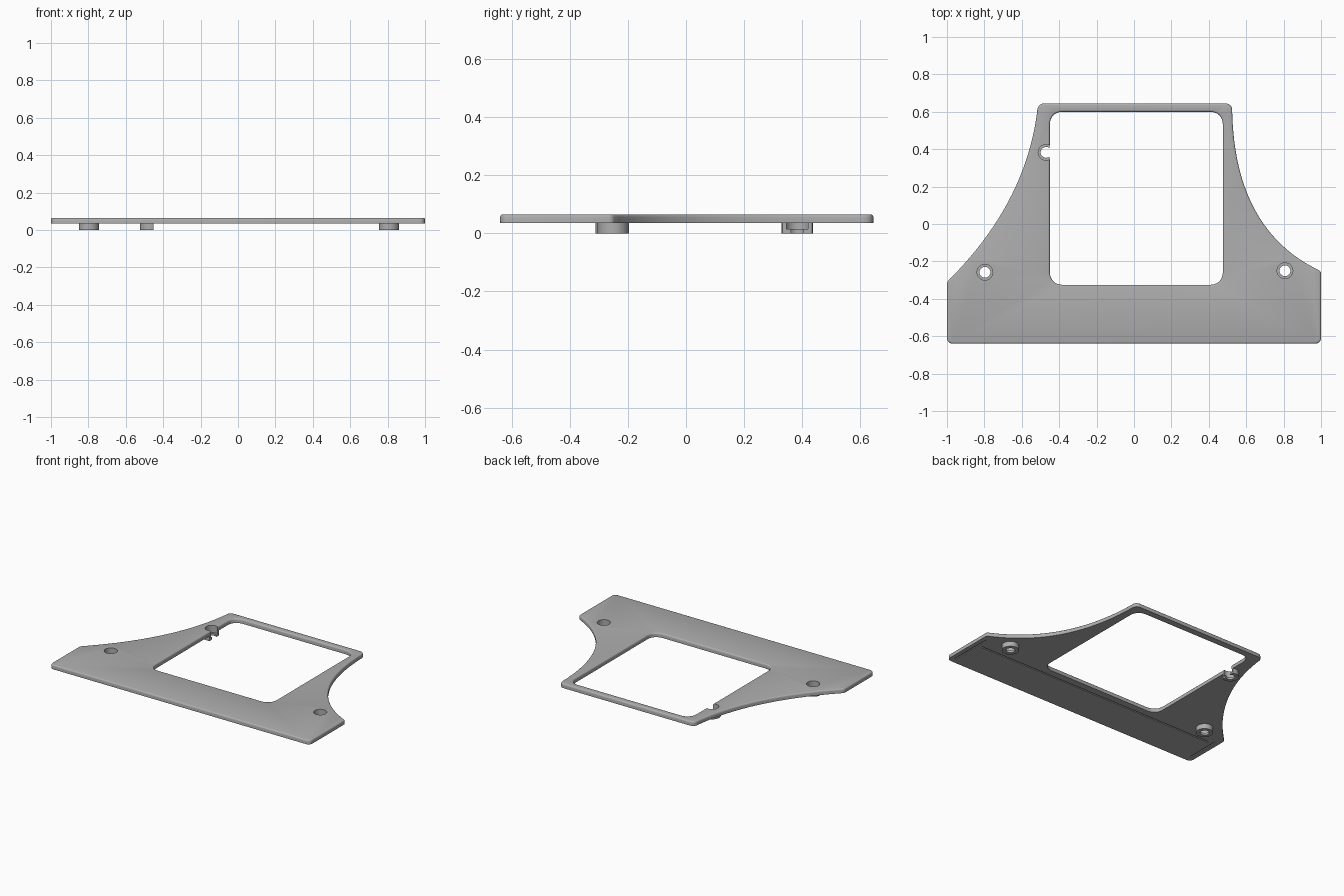
import bpy, bmesh, math
from mathutils import Vector

cube = bpy.data.objects.get("Cube")
if cube:
    bpy.data.objects.remove(cube)

BOTTOM, TOP = 0.035, 0.065
grey = bpy.data.materials.new("plain grey")
grey.use_nodes = True
colour = (0.42, 0.42, 0.42, 1)
grey.diffuse_color = colour
grey.node_tree.nodes["Principled BSDF"].inputs["Base Color"].default_value = colour


def quad(a, c, b, n):
    """Points along a quadratic curve from a to b, steered by c."""
    a, b, c = Vector(a), Vector(b), Vector(c)
    ts = [i / n for i in range(n + 1)]
    return [a * (1 - t) ** 2 + c * 2 * t * (1 - t) + b * t * t for t in ts]


def rounded(corner, before, after, r, n=6):
    """Rounded corner between two neighbouring points."""
    c = Vector(corner)
    a = c + (Vector(before) - c).normalized() * r
    b = c + (Vector(after) - c).normalized() * r
    return quad(a, c.lerp((a + b) / 2, 0.15), b, n)


def make(name, bm):
    bmesh.ops.recalc_face_normals(bm, faces=bm.faces)
    mesh = bpy.data.meshes.new(name)
    bm.to_mesh(mesh)
    bm.free()
    mesh.materials.append(grey)
    ob = bpy.data.objects.new(name, mesh)
    bpy.context.collection.objects.link(ob)
    return ob


def prism(name, loops, z0, z1, bevel=0):
    """Extruded flat outline, with inner loops as openings and a soft top edge."""
    bm = bmesh.new()
    edges = []
    for loop in loops:
        vs = [bm.verts.new((p[0], p[1], z0)) for p in loop]
        edges += [bm.edges.new((v, vs[i - 1])) for i, v in enumerate(vs)]
    bmesh.ops.triangle_fill(bm, use_beauty=True, use_dissolve=False, edges=edges)
    out = bmesh.ops.extrude_face_region(bm, geom=bm.faces[:])
    lifted = [g for g in out["geom"] if isinstance(g, bmesh.types.BMVert)]
    bmesh.ops.translate(bm, verts=lifted, vec=(0, 0, z1 - z0))
    bmesh.ops.recalc_face_normals(bm, faces=bm.faces)
    if bevel:
        rim = [e for e in bm.edges if all(v.co.z > z1 - 1e-5 for v in e.verts)
               and any(abs(f.normal.z) < 0.5 for f in e.link_faces)]
        bmesh.ops.bevel(bm, geom=rim, offset=bevel, segments=3, profile=0.5,
                        affect='EDGES', clamp_overlap=False)
    return make(name, bm)


def cylinder(name, x, y, r, z0, z1):
    ring = [(x + r * math.cos(i * math.tau / 40), y + r * math.sin(i * math.tau / 40))
            for i in range(40)]
    return prism(name, [ring], z0, z1)


def box(name, x0, x1, y0, y1, z0, z1):
    return prism(name, [[(x0, y0), (x1, y0), (x1, y1), (x0, y1)]], z0, z1)


def combine(ob, tool, operation):
    mod = ob.modifiers.new(operation, 'BOOLEAN')
    mod.operation, mod.object, mod.solver = operation, tool, 'EXACT'
    bpy.context.view_layer.objects.active = ob
    bpy.ops.object.modifier_apply(modifier=mod.name)
    bpy.data.objects.remove(tool)


# Plate outline with swept sides
left_curve = quad((-0.518, 0.60), (-0.58, 0.11), (-0.99, -0.30), 32)
right_curve = quad((0.985, -0.245), (0.54, -0.03), (0.525, 0.60), 32)
outline = (rounded((-1, -0.64), (-1, 0), (0, -0.64), 0.03)
           + rounded((1, -0.64), (0, -0.64), (1, 0), 0.03)
           + rounded((1, -0.253), (1, -0.6), (0.985, -0.245), 0.012, 3)
           + right_curve[1:]
           + rounded((0.525, 0.645), (0.525, 0.6), (0, 0.645), 0.035)
           + rounded((-0.515, 0.645), (0, 0.645), (-0.518, 0.6), 0.035)
           + left_curve[:-1]
           + rounded((-1, -0.31), (-0.99, -0.30), (-1, -0.6), 0.012, 3))

# Window opening
corners = [(-0.45, -0.325), (0.475, -0.325), (0.475, 0.60), (-0.45, 0.60)]
window = []
for i, c in enumerate(corners):
    window += rounded(c, corners[i - 1], corners[(i + 1) % 4], 0.065, 8)
plate = prism("mounting_plate", [outline, window], BOTTOM, TOP, 0.01)

# Screw bosses under the plate, the rear one cut flush with the window
spots = [(-0.797, -0.258), (0.807, -0.25), (-0.47, 0.383)]
for x, y in spots:
    boss = cylinder("boss", x, y, 0.054, 0, 0.05)
    if y > 0:
        combine(boss, box("trim", -0.451, 0, y - 0.1, y + 0.1, -0.1, 0.1), 'DIFFERENCE')
    combine(plate, boss, 'UNION')

# Stepped screw holes
for x, y in spots:
    combine(plate, cylinder("head_recess", x, y, 0.042, 0.015, 0.1), 'DIFFERENCE')
    combine(plate, cylinder("screw_hole", x, y, 0.029, -0.1, 0.05), 'DIFFERENCE')

# Fine grooves on the underside
for x0, x1, y0, y1 in [(-0.93, 0.93, -0.385, -0.375),
                       (-0.97, -0.96, -0.60, -0.36),
                       (0.96, 0.97, -0.60, -0.30)]:
    combine(plate, box("groove", x0, x1, y0, y1, 0.02, BOTTOM + 0.006), 'DIFFERENCE')

# Smooth the curves and keep the edges crisp
bpy.ops.object.select_all(action='DESELECT')
plate.select_set(True)
bpy.context.view_layer.objects.active = plate
bpy.ops.object.shade_smooth_by_angle(angle=math.radians(35))
